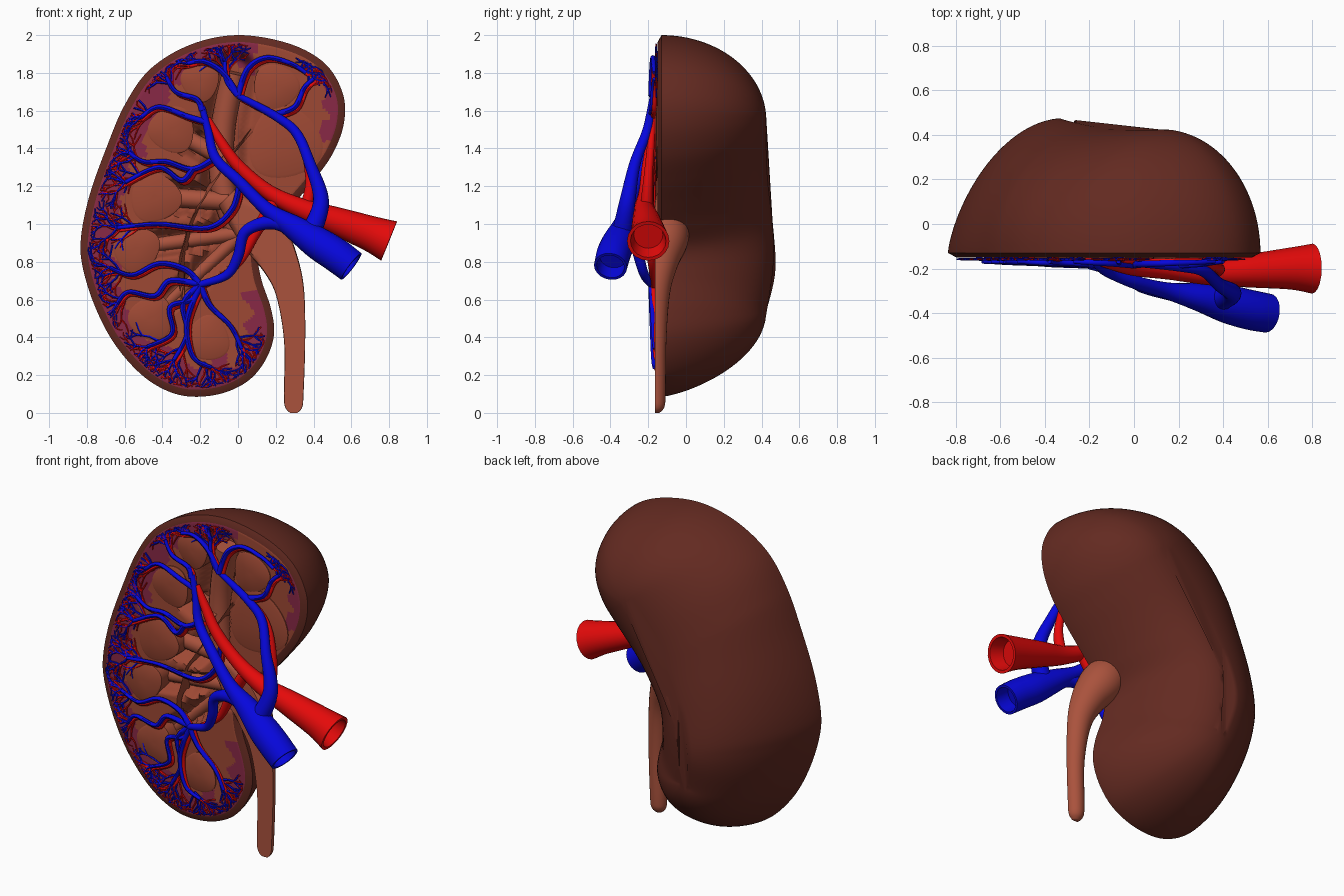
import bpy, bmesh, math, random
from mathutils import Vector

random.seed(4)
if "Cube" in bpy.data.objects:
    bpy.data.objects.remove(bpy.data.objects["Cube"], do_unlink=True)

RIM_Y, FACE_Y, VESSEL_Y = -0.13, -0.15, -0.168


def material(name, colour):
    mat = bpy.data.materials.new(name)
    mat.use_nodes = True
    mat.diffuse_color = (*colour, 1)
    mat.node_tree.nodes["Principled BSDF"].inputs["Base Color"].default_value = (*colour, 1)
    return mat


capsule = material("capsule brown", (0.125, 0.023, 0.015))
tissue = material("tissue brown", (0.34, 0.066, 0.034))
cortex = material("cortex purple", (0.25, 0.022, 0.062))
duct = material("duct brown", (0.4, 0.085, 0.046))
artery_red = material("artery red", (0.78, 0.003, 0.003))
vein_blue = material("vein blue", (0.002, 0.002, 0.72))


def finish(bm, name, mats, angle=45):
    bmesh.ops.recalc_face_normals(bm, faces=bm.faces)
    mesh = bpy.data.meshes.new(name)
    bm.to_mesh(mesh)
    bm.free()
    for mat in mats:
        mesh.materials.append(mat)
    mesh.polygons.foreach_set("use_smooth", [True] * len(mesh.polygons))
    mesh.set_sharp_from_angle(angle=math.radians(angle))
    obj = bpy.data.objects.new(name, mesh)
    bpy.context.scene.collection.objects.link(obj)


def smooth(points, steps, closed=False):
    """Catmull-Rom interpolation for points of any dimension."""
    pts = [Vector(p) for p in points]
    count = len(pts)
    get = lambda i: pts[i % count] if closed else pts[max(0, min(count - 1, i))]
    out = []
    for i in range(count if closed else count - 1):
        a, b, c, d = get(i - 1), get(i), get(i + 1), get(i + 2)
        for k in range(steps):
            t = k / steps
            out.append((b * 2 + (c - a) * t + (a * 2 - b * 5 + c * 4 - d) * t * t
                        + (b * 3 - a - c * 3 + d) * t ** 3) / 2)
    return out if closed else out + [pts[-1]]


def bridge(bm, ring_a, ring_b):
    n = len(ring_a)
    return [bm.faces.new((ring_a[i], ring_a[(i + 1) % n], ring_b[(i + 1) % n], ring_b[i]))
            for i in range(n)]


def tube(bm, path, sides=10, hollow=False, flat_y=None):
    """Tube through (x, y, z, radius) points; a hollow one is open at its start."""
    rings = []
    stations = [(i, 1) for i in range(len(path))]
    if hollow:
        stations = [(7, 0.8), (0, 0.84)] + stations
    for i, scale in stations:
        tangent = (path[min(i + 1, len(path) - 1)] - path[max(i - 1, 0)]).xyz.normalized()
        side = tangent.cross(Vector((0, 1, 0))).normalized()
        normal = side.cross(tangent)
        ring = []
        for k in range(sides):
            a = math.tau * k / sides
            p = path[i].xyz + (side * math.cos(a) + normal * math.sin(a)) * path[i].w * scale
            if flat_y is not None:
                p.y = max(p.y, flat_y)
            ring.append(bm.verts.new(p))
        rings.append(ring)
    for a, b in zip(rings, rings[1:]):
        bridge(bm, a, b)
    bm.faces.new(rings[0])
    bm.faces.new(rings[-1])


# Bean outline (x, z) and medial spine (x, z, depth)
outline = smooth([(0, 2), (.27, 1.955), (.46, 1.85), (.555, 1.69), (.56, 1.53), (.5, 1.37),
                  (.4, 1.23), (.29, 1.1), (.19, .98), (.11, .86), (.12, .72), (.175, .55),
                  (.19, .41), (.14, .27), (.04, .16), (-.12, .095), (-.31, .095), (-.49, .185),
                  (-.65, .36), (-.76, .57), (-.825, .785), (-.83, .94), (-.785, 1.155),
                  (-.7, 1.395), (-.6, 1.63), (-.465, 1.82), (-.25, 1.95)], 8, True)
spine = smooth([(.12, 1.55, .555), (-.1, 1.28, .56), (-.25, 1, .59),
                (-.31, .75, .605), (-.28, .54, .555)], 50)
N = len(outline)
centres = [min(spine, key=lambda s: (s.xy - o).length) for o in outline]
for _ in range(12):
    centres = [(centres[i - 1] + centres[i] * 2 + centres[(i + 1) % N]) / 4 for i in range(N)]

# Sinus hollows: polylines in (x, z) with a width and a depth
sinus = [([(-.02, 1.8), (-.08, 1.5), (-.08, 1.2), (0, .95)], .13, .13),
         ([(-.08, 1.35), (-.28, 1.46)], .09, .09), ([(-.05, 1.12), (-.36, 1.14)], .1, .1),
         ([(0, .95), (-.44, .89)], .08, .08), ([(0, .93), (-.38, .58)], .07, .07)]


def hollow_depth(p):
    best = 0
    for line, width, depth in sinus:
        for a, b in zip(line, line[1:]):
            a, b = Vector(a), Vector(b)
            t = max(0, min(1, (p - a).dot(b - a) / (b - a).length_squared))
            f = max(0, min(1, (1 - (p - a.lerp(b, t)).length / width) * 2))
            best = max(best, depth * f * f * (3 - 2 * f))
    return best


# Kidney body: domed back, fuller above and more tapered below, and cut front
bm = bmesh.new()
dome, STEPS = [], 26
for k in range(STEPS):
    a = k / STEPS * math.pi / 2
    ring = []
    for o, c in zip(outline, centres):
        p = c.xy.lerp(o, max(math.cos(a), 0.02))
        taper = 1 + .45 * max(0, min(1, (1.6 - o.y) / .8))
        ring.append(bm.verts.new((p.x, RIM_Y + c.z * math.sin(a) ** taper, p.y)))
    dome.append(ring)
for a, b in zip(dome, dome[1:]):
    bridge(bm, a, b)
bmesh.ops.triangulate(bm, faces=[bm.faces.new(dome[-1])])


def face_material(p, edge):
    wave = .02 * math.sin(p.x * 31 + p.y * 17) + .02 * math.sin(p.y * 43)
    if p.x > .08 and p.y > 1.2:
        purple = p.x > .43 and 1.45 < p.y < 1.8 and edge < .12 + wave
    elif p.x > -.06 and p.y < .9:
        purple = p.y < .66 and edge < .14 + wave
    else:
        purple = edge < .19 + wave and (p.x < -.1 or p.y > 1.7 or p.y < .4)
    return 2 if purple else 1


previous, FACE_STEPS = dome[0], 30
for k in range(FACE_STEPS + 1):
    ring, spots = [], []
    for o, c in zip(outline, centres):
        reach = (o - c.xy).length
        r = (1 - .038 / reach) * (1 - k / FACE_STEPS) + .015 * k / FACE_STEPS
        p = c.xy.lerp(o, r)
        ring.append(bm.verts.new((p.x, FACE_Y + hollow_depth(p), p.y)))
        spots.append((p, reach * (1 - r)))
    for face, spot in zip(bridge(bm, previous, ring), spots):
        face.material_index = face_material(*spot) if k else 0
    previous = ring
middle = bm.faces.new(previous)
middle.material_index = 1
bmesh.ops.triangulate(bm, faces=[middle])
finish(bm, "kidney_body", [capsule, tissue, cortex], 50)

# Pyramids: teardrop plates pointing at the sinus
pyramids = [(-.2, 1.755, .1), (.2, 1.725, .12), (-.35, 1.5, .12), (-.44, 1.14, .13),
            (-.54, .865, .12), (-.46, .5, .115), (-.16, .39, .115), (.25, 1.43, .19)]
for number, (x, z, size) in enumerate(pyramids):
    bm = bmesh.new()
    aim = Vector((-.1 - x, 1.1 - z)).normalized()
    rings = []
    for scale, y in ((1, -.04), (1, -.155), (.92, -.16), (.1, -.161)):
        ring = []
        for k in range(32):
            a = math.tau * k / 32
            u = size * scale * math.cos(a) * (1.12 if math.cos(a) > 0 else .95)
            v = size * scale * math.sin(a) * (1 - .22 * math.cos(a))
            ring.append(bm.verts.new((x + aim.x * u - aim.y * v, y, z + aim.y * u + aim.x * v)))
        rings.append(ring)
    for a, b in zip(rings, rings[1:]):
        bridge(bm, a, b)
    bm.faces.new(rings[-1])
    finish(bm, f"pyramid_{number + 1}", [tissue], 35)

# Pelvis and ureter: half tube cut flat in front, with calyx branches
bm = bmesh.new()
path = [(-.06, -.1, 1.14, .06), (.04, -.1, 1.04, .1), (.14, -.11, .93, .125),
        (.22, -.14, .8, .1), (.275, -.16, .64, .076), (.3, -.16, .38, .056),
        (.295, -.16, .1, .052), (.295, -.16, .03, .045), (.295, -.16, 0, .02)]
tube(bm, smooth(path, 6), 24, flat_y=-.165)
finish(bm, "pelvis_and_ureter", [duct])
bm = bmesh.new()
for line, width, depth in sinus:
    path = [(x, -.05 - .03 * (i == 0), z, width * .5) for i, (x, z) in enumerate(line)]
    tube(bm, smooth(path, 6), 14)
finish(bm, "calyces", [duct])

# Great vessels with open ends
artery = [[(.8, -.2, .91, .112), (.7, -.2, .95, .094), (.52, -.21, 1.015, .075),
           (.34, -.22, 1.08, .055), (.16, -.21, 1.17, .04), (0, -.2, 1.31, .033),
           (-.1, -.18, 1.45, .026), (-.16, -.17, 1.56, .015)],
          [(.36, -.21, 1.08, .035), (.38, -.2, 1.25, .024), (.3, -.18, 1.49, .018), (.02, -.165, 1.66, .014)],
          [(.2, -.21, 1.13, .035), (.09, -.2, .95, .03), (-.01, -.18, .78, .02), (-.2, -.17, .66, .014)]]
vein = [[(.6, -.4, .775, .088), (.52, -.385, .835, .09), (.42, -.36, .9, .086), (.3, -.33, .98, .065),
         (.15, -.3, 1.08, .038), (0, -.26, 1.23, .03), (-.12, -.21, 1.35, .027),
         (-.16, -.185, 1.5, .021), (-.19, -.175, 1.62, .016)],
        [(.38, -.34, .94, .055), (.44, -.31, 1.12, .042), (.38, -.27, 1.32, .03),
         (.31, -.21, 1.48, .026), (.2, -.19, 1.57, .023), (0, -.175, 1.68, .016)],
        [(.32, -.33, .97, .05), (.18, -.31, 1.01, .038), (.04, -.28, .96, .03), (0, -.25, .83, .028),
         (-.06, -.22, .73, .024), (-.2, -.185, .68, .018)]]
for name, mat, paths in (("artery", artery_red, artery), ("vein", vein_blue, vein)):
    for number, path in enumerate(paths):
        bm = bmesh.new()
        tube(bm, smooth(path, 8), 20, hollow=number == 0)
        finish(bm, f"{name}_trunk_{number + 1}", [mat])

# Lobe branches (x, z), each a vein with an artery beside it
branches = [[(-.19, 1.6), (-.22, 1.66), (-.33, 1.7), (-.38, 1.78)],
            [(-.17, 1.54), (-.27, 1.57), (-.42, 1.62), (-.52, 1.56)],
            [(-.12, 1.35), (-.24, 1.29), (-.38, 1.33), (-.5, 1.33), (-.58, 1.38)],
            [(-.24, 1.29), (-.3, 1.23), (-.42, 1.3), (-.6, 1.22)],
            [(.01, 1.22), (-.03, 1.08), (-.16, .98), (-.42, 1), (-.64, .98)],
            [(-.2, .68), (-.28, .76), (-.42, .79), (-.56, .73), (-.68, .77)],
            [(-.2, .68), (-.36, .7), (-.44, .62), (-.58, .64), (-.64, .58)],
            [(-.2, .68), (-.29, .58), (-.27, .42), (-.34, .28)],
            [(-.2, .68), (-.24, .6), (-.36, .56), (-.35, .42), (-.48, .35)],
            [(-.2, .68), (-.15, .57), (-.04, .46), (.02, .34)],
            [(-.2, .68), (-.27, .48), (-.24, .3), (-.14, .24)],
            [(0, 1.68), (-.08, 1.8), (-.18, 1.86), (-.27, 1.85)],
            [(0, 1.68), (-.06, 1.76), (-.07, 1.86)],
            [(0, 1.68), (.05, 1.82), (.15, 1.88), (.28, 1.85), (.36, 1.8)],
            [(.2, 1.58), (.3, 1.62), (.35, 1.72), (.4, 1.77)]]


def nearest(p):
    return min(range(N), key=lambda k: (outline[k] - p).length_squared)


def sprout(bm, p, heading, length, radius, level):
    """Forking twigs, shortened where needed to stay inside the outline."""
    for spread in (-.7, 0, .7):
        a = heading + spread + random.uniform(-.3, .3)
        step = Vector((math.cos(a), math.sin(a))) * length * random.uniform(.8, 1.2)
        for shrink in (1, .65, .4):
            q = p + step * shrink
            i = nearest(q)
            if (q - centres[i].xy).length < (outline[i] - centres[i].xy).length - .045:
                break
        else:
            continue
        bend = p.lerp(q, .5) + Vector((random.uniform(-.008, .008), random.uniform(-.008, .008)))
        tube(bm, [Vector((v.x, VESSEL_Y + .01, v.y, radius * f))
                  for v, f in ((p, 1), (bend, .9), (q, .75))], 5)
        if level:
            sprout(bm, q, a, length * .75, radius * .8, level - 1)


for name, mat, shift, lift, scale in (("artery", artery_red, Vector((.014, -.014)), .01, .85),
                                      ("vein", vein_blue, Vector((0, 0)), 0, 1)):
    main, twigs = bmesh.new(), bmesh.new()
    for branch in branches:
        line = [Vector(p) + shift for p in branch]
        last = len(line) - 1
        tube(main, smooth([(p.x, VESSEL_Y + lift - .015 * (1 - i / last), p.y,
                            scale * (.017 - .007 * i / last)) for i, p in enumerate(line)], 7), 8)
        end = line[-1]
        out = (outline[nearest(end)] - end).normalized() + (end - line[-2]).normalized() * .4
        heading = math.atan2(out.y, out.x)
        sprout(twigs, end, heading, .075, .0075 * scale, 2)
        sprout(twigs, end.lerp(line[-2], .45), heading, .085, .0075 * scale, 1)
    finish(main, f"{name}_branches", [mat])
    finish(twigs, f"{name}_twigs", [mat])
